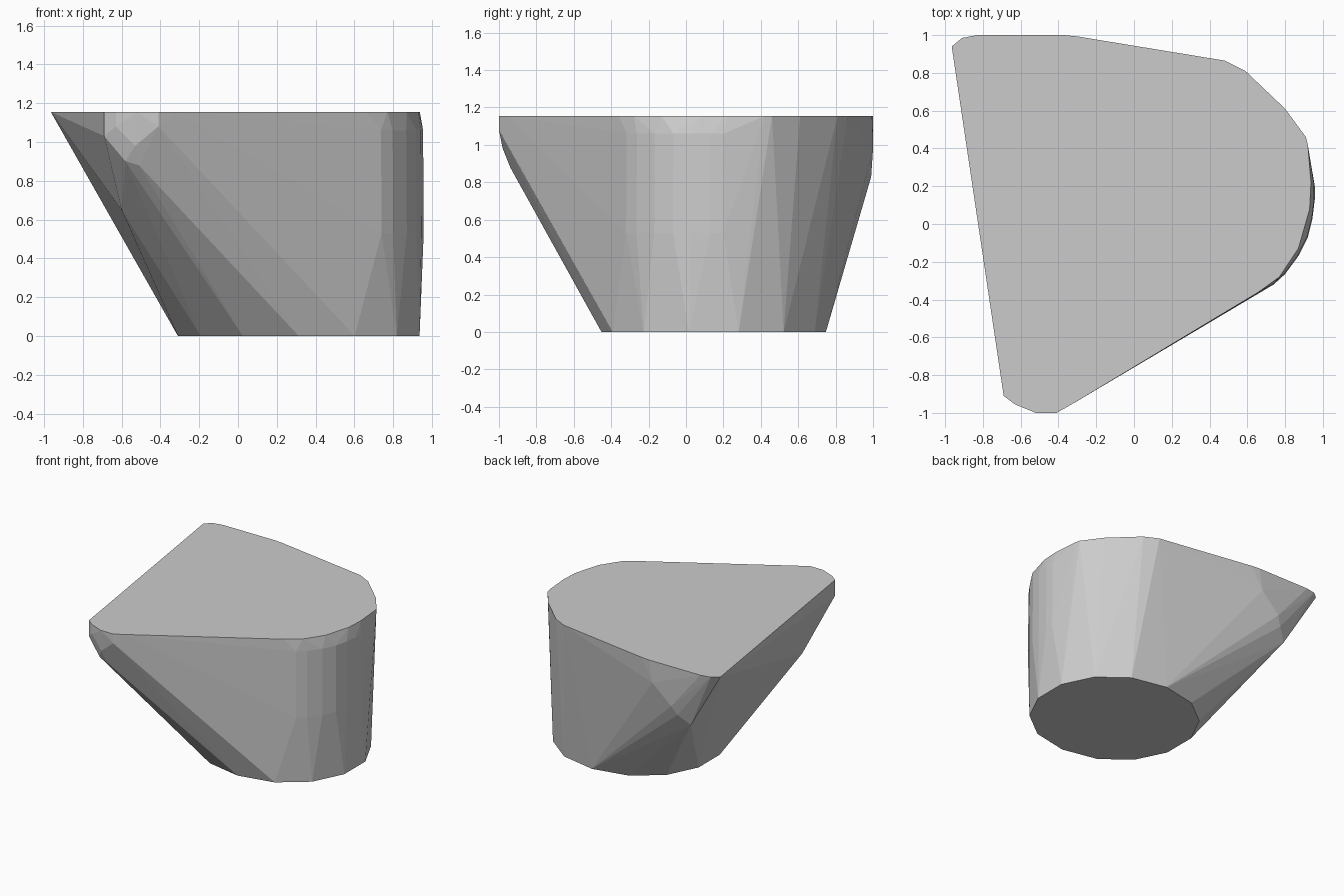
import bpy, bmesh, math

if "Cube" in bpy.data.objects:
    bpy.data.objects.remove(bpy.data.objects["Cube"])

H = 1.155
points = []

# Flat top outline
top = [(-.965, .94), (-.91, .985), (-.83, 1), (-.37, 1), (-.3, .993), (.48, .865),
       (.59, .81), (.80, .61), (.91, .46), (.92, .42), (.937, .22), (.93, .08),
       (.87, -.13), (.77, -.28), (.66, -.36), (-.33, -.955), (-.41, -1),
       (-.52, -1), (-.63, -.955), (-.69, -.91)]
points += [(x, y, H) for x, y in top]

# Oval foot outline
for i in range(14):
    a = 2 * math.pi * (i + .5) / 14
    c, s = math.cos(a), math.sin(a)
    x = math.copysign(abs(c) ** .95, c) / math.cos(math.pi / 14)
    points.append((.313 + .622 * x, .148 + .6 * s, 0))

# Slight bulge along the right side
bulge = [(.945, .27), (.957, .2), (.957, .13), (.945, .03), (.92, -.07),
         (.87, -.17), (.80, -.265), (.74, -.32)]
points += [(x, y, .53) for x, y in bulge]
points += [(x - .003, y + .003, 1.06) for x, y in bulge]

# Bevelled front left and back left corners
points += [(-.69, -.91, 1.03), (-.63, -.955, 1.08), (-.41, -1, 1.08), (-.53, -.98, .98),
           (-.58, -.93, .9), (-.51, -.94, .88), (-.60, -.62, .65),
           (-.68, .91, .68), (-.56, .99, .83), (-.60, .965, .76), (-.4, 1, .98)]

# Convex faceted body
bm = bmesh.new()
for p in points:
    bm.verts.new(p)
res = bmesh.ops.convex_hull(bm, input=bm.verts[:])
loose = [v for v in bm.verts if not v.link_faces]
bmesh.ops.delete(bm, geom=loose, context='VERTS')
bmesh.ops.dissolve_limit(bm, angle_limit=math.radians(1), verts=bm.verts[:], edges=bm.edges[:])
bmesh.ops.recalc_face_normals(bm, faces=bm.faces[:])
mesh = bpy.data.meshes.new("faceted_body")
bm.to_mesh(mesh)
bm.free()
body = bpy.data.objects.new("faceted_body", mesh)
bpy.context.collection.objects.link(body)
